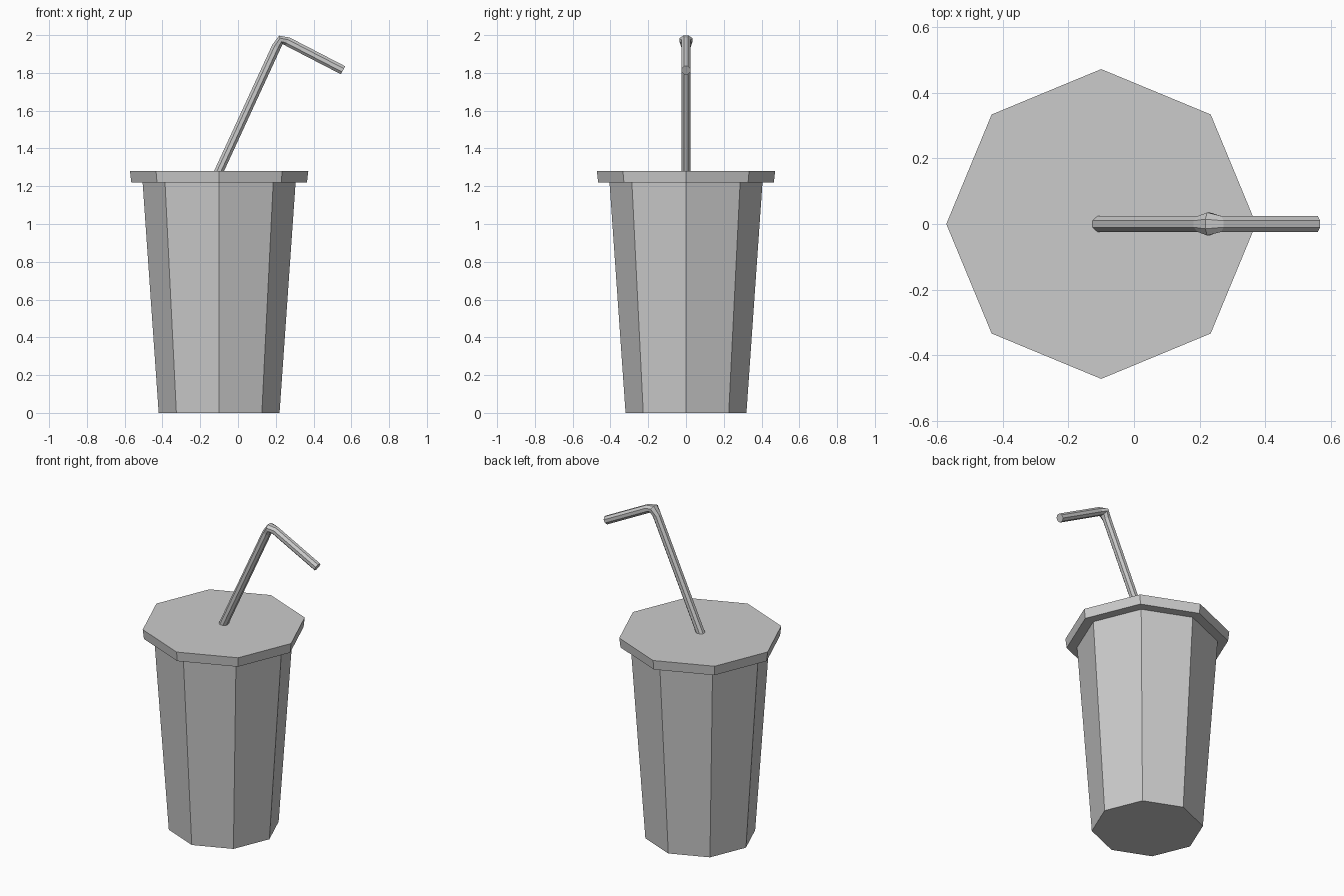
import bpy, math
from mathutils import Vector

if "Cube" in bpy.data.objects:
    bpy.data.objects.remove(bpy.data.objects["Cube"])

SIDES = 8
CX = -0.1


def loft(name, rings):
    """Skin a list of equal-length vertex rings and cap both ends."""
    n = len(rings[0])
    verts = [v for ring in rings for v in ring]
    faces = [(i * n + j, i * n + (j + 1) % n, (i + 1) * n + (j + 1) % n, (i + 1) * n + j)
             for i in range(len(rings) - 1) for j in range(n)]
    faces.append(tuple(reversed(range(n))))
    faces.append(tuple(range(len(verts) - n, len(verts))))
    mesh = bpy.data.meshes.new(name)
    mesh.from_pydata(verts, [], faces)
    mesh.update()
    obj = bpy.data.objects.new(name, mesh)
    bpy.context.collection.objects.link(obj)
    return obj


def level_ring(r, z):
    return [Vector((CX + r * math.cos(a), r * math.sin(a), z))
            for a in (math.tau * k / SIDES for k in range(SIDES))]


def straw_ring(x, z, direction, r_plane, r_side):
    """Octagon across the straw; direction is the path tangent in xz."""
    t = Vector((direction[0], 0, direction[1])).normalized()
    u = Vector((t.z, 0, -t.x))
    side = Vector((0, 1, 0))
    return [Vector((x, 0, z)) + u * r_plane * math.cos(a) + side * r_side * math.sin(a)
            for a in (math.tau * (k + 0.5) / SIDES for k in range(SIDES))]


# Tapered cup and overhanging lid
loft("cup", [level_ring(0.32, 0), level_ring(0.405, 1.22)])
loft("lid", [level_ring(0.465, 1.22), level_ring(0.472, 1.28)])

# Bent straw with a slightly swollen elbow
R = 0.026
up, down = (0.325, 0.70), (0.325, -0.168)
loft("straw", [
    straw_ring(-0.105, 1.27, up, R, R),
    straw_ring(0.203, 1.938, up, R, R),
    straw_ring(0.227, 1.975, (0.9, 0.4), R, 0.038),
    straw_ring(0.262, 1.966, down, R, R),
    straw_ring(0.556, 1.814, down, R, R),
])
